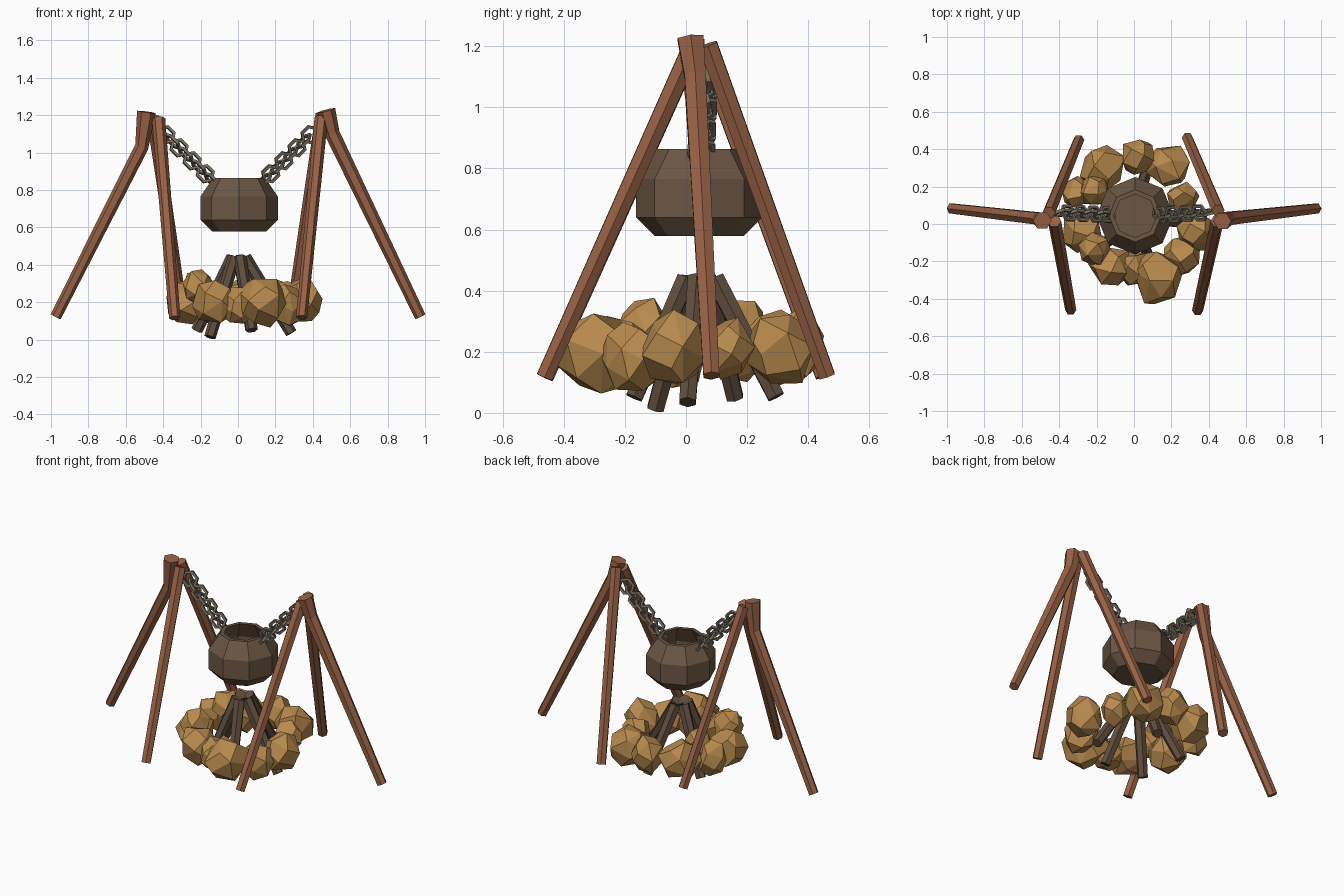
import bpy, bmesh, math, random
from mathutils import Vector, Matrix

default = bpy.data.objects.get("Cube")
if default:
    bpy.data.objects.remove(default, do_unlink=True)


def material(name, rgb):
    m = bpy.data.materials.new(name)
    m.use_nodes = True
    m.diffuse_color = (*rgb, 1)
    m.node_tree.nodes["Principled BSDF"].inputs["Base Color"].default_value = (*rgb, 1)
    return m


WOOD = material("red brown wood", (0.32, 0.122, 0.06))
STONE = material("ochre stone", (0.48, 0.255, 0.075))
IRON = material("dark brown iron", (0.15, 0.095, 0.058))
LOG = material("charred wood", (0.115, 0.075, 0.048))
CHAIN = material("grey metal", (0.2, 0.165, 0.13))


def finish(name, bm, mat):
    bmesh.ops.recalc_face_normals(bm, faces=bm.faces)
    mesh = bpy.data.meshes.new(name)
    bm.to_mesh(mesh)
    bm.free()
    mesh.materials.append(mat)
    ob = bpy.data.objects.new(name, mesh)
    bpy.context.collection.objects.link(ob)


def sweep(bm, points, radii, sides, closed=False):
    """Skin a polygonal section along a path."""
    pts = [Vector(p) for p in points]
    n = len(pts)
    ref = Vector((0, 1, 0))
    if closed:
        ref = (pts[1] - pts[0]).cross(pts[2] - pts[1]).normalized()
    rings = []
    for i, p in enumerate(pts):
        a = pts[i - 1] if closed or i else p
        b = pts[(i + 1) % n] if closed or i < n - 1 else p
        t = (b - a).normalized()
        u = (ref - t * ref.dot(t)).normalized()
        v = t.cross(u)
        ring = []
        for k in range(sides):
            ang = math.tau * (k + 0.5) / sides
            ring.append(bm.verts.new(p + radii[i] * (u * math.cos(ang) + v * math.sin(ang))))
        rings.append(ring)
    for i in range(n if closed else n - 1):
        r, s = rings[i], rings[(i + 1) % n]
        for k in range(sides):
            j = (k + 1) % sides
            bm.faces.new((r[k], r[j], s[j], s[k]))
    if not closed:
        bm.faces.new(rings[0])
        bm.faces.new(rings[-1])


def pole(name, points, radii, mat):
    bm = bmesh.new()
    sweep(bm, points, radii, 6)
    finish(name, bm, mat)


# Two tripods of leaning poles
pole("right_outer_pole", [(-0.975, 0.083, 0.122), (-0.515, 0.03, 1.03), (-0.49, 0.018, 1.217)],
     [0.03, 0.037, 0.05], WOOD)
pole("right_front_pole", [(-0.338, -0.46, 0.115), (-0.425, 0.015, 1.18)], [0.03, 0.036], WOOD)
pole("right_back_pole", [(-0.295, 0.45, 0.12), (-0.455, 0.06, 1.19)], [0.03, 0.035], WOOD)
pole("left_outer_pole", [(0.975, 0.083, 0.122), (0.505, 0.03, 1.1), (0.472, 0.015, 1.225)],
     [0.03, 0.04, 0.049], WOOD)
pole("left_front_pole", [(0.34, -0.463, 0.118), (0.445, 0.015, 1.185)], [0.03, 0.036], WOOD)
pole("left_back_pole", [(0.285, 0.462, 0.12), (0.45, 0.072, 1.205)], [0.03, 0.035], WOOD)


# Chains of hexagonal links, each turned a quarter from the last
def chain(name, start, end, links):
    start, end = Vector(start), Vector(end)
    d = (end - start).normalized()
    side = Vector((0, 1, 0))
    up = d.cross(side)
    bm = bmesh.new()
    for i in range(links):
        c = start.lerp(end, i / (links - 1))
        roll = math.radians(20 + 90 * (i % 2))
        w = up * math.cos(roll) + side * math.sin(roll)
        path = []
        for k in range(6):
            a = math.tau * k / 6
            path.append(c + d * 0.048 * math.cos(a) + w * 0.044 * math.sin(a))
        sweep(bm, path, [0.0115] * 6, 4, closed=True)
    finish(name, bm, CHAIN)


for side, sx in (("left", 1), ("right", -1)):
    chain(side + "_chain", (sx * 0.385, 0.06, 1.095), (sx * 0.14, 0.05, 0.852), 8)

# Cauldron: octagonal shell, open at the top
profile = [(0.145, 0.578), (0.207, 0.64), (0.207, 0.765), (0.14, 0.863),
           (0.115, 0.863), (0.175, 0.755), (0.175, 0.655), (0.125, 0.61)]
bm = bmesh.new()
rings = []
for r, z in profile:
    rings.append([bm.verts.new((0.006 + r * math.cos(k * math.tau / 8),
                                0.044 + r * math.sin(k * math.tau / 8), z)) for k in range(8)])
for lo, hi in zip(rings, rings[1:]):
    for k in range(8):
        j = (k + 1) % 8
        bm.faces.new((lo[k], lo[j], hi[j], hi[k]))
bm.faces.new(rings[0])
bm.faces.new(rings[-1])
finish("cauldron", bm, IRON)

# Firewood stacked in a cone
feet = [(-0.15, -0.1, 0.013), (0.075, -0.17, 0.05), (0.285, 0.005, 0.035),
        (0.07, 0.295, 0.052), (-0.22, 0.16, 0.05)]
for i, (x, y, z) in enumerate(feet):
    pole(f"fire_log_{i + 1}", [(x, y, z), (x * 0.13, 0.035 + y * 0.2, 0.44)], [0.031, 0.035], LOG)

# Ring of chunky stones: x, y, z, width radius, height radius
stones = [(-0.17, 0.3, 0.21, 0.125, 0.125), (0.02, 0.36, 0.22, 0.1, 0.12),
          (0.18, 0.31, 0.21, 0.122, 0.125), (0.26, 0.14, 0.21, 0.085, 0.1),
          (0.34, -0.04, 0.21, 0.11, 0.13), (0.26, -0.17, 0.18, 0.105, 0.115),
          (0.125, -0.285, 0.2, 0.143, 0.14), (0.0, -0.235, 0.18, 0.1, 0.105),
          (-0.125, -0.22, 0.2, 0.115, 0.12), (-0.28, -0.04, 0.19, 0.115, 0.115),
          (-0.3, 0.17, 0.21, 0.09, 0.11), (-0.21, 0.18, 0.28, 0.085, 0.095),
          (-0.21, -0.13, 0.28, 0.09, 0.095)]
random.seed(11)
for i, (x, y, z, r, h) in enumerate(stones):
    bm = bmesh.new()
    turn = Matrix.Rotation(random.uniform(0, math.tau), 3, 'Z')
    for k in range(18):
        # evenly spread points with jitter give irregular facets
        t = 1 - 2 * (k + 0.5) / 18
        a = k * 2.4 + random.uniform(-0.35, 0.35)
        q = math.sqrt(1 - t * t)
        p = turn @ Vector((q * math.cos(a), q * math.sin(a), t)) * random.uniform(0.92, 1.1)
        bm.verts.new((x + p.x * r, y + p.y * r, z + p.z * h))
    hull = bmesh.ops.convex_hull(bm, input=bm.verts)
    bmesh.ops.delete(bm, geom=[v for v in hull["geom_interior"] if isinstance(v, bmesh.types.BMVert)],
                     context='VERTS')
    bmesh.ops.dissolve_limit(bm, angle_limit=math.radians(14), verts=bm.verts, edges=bm.edges)
    finish(f"stone_{i + 1}", bm, STONE)
